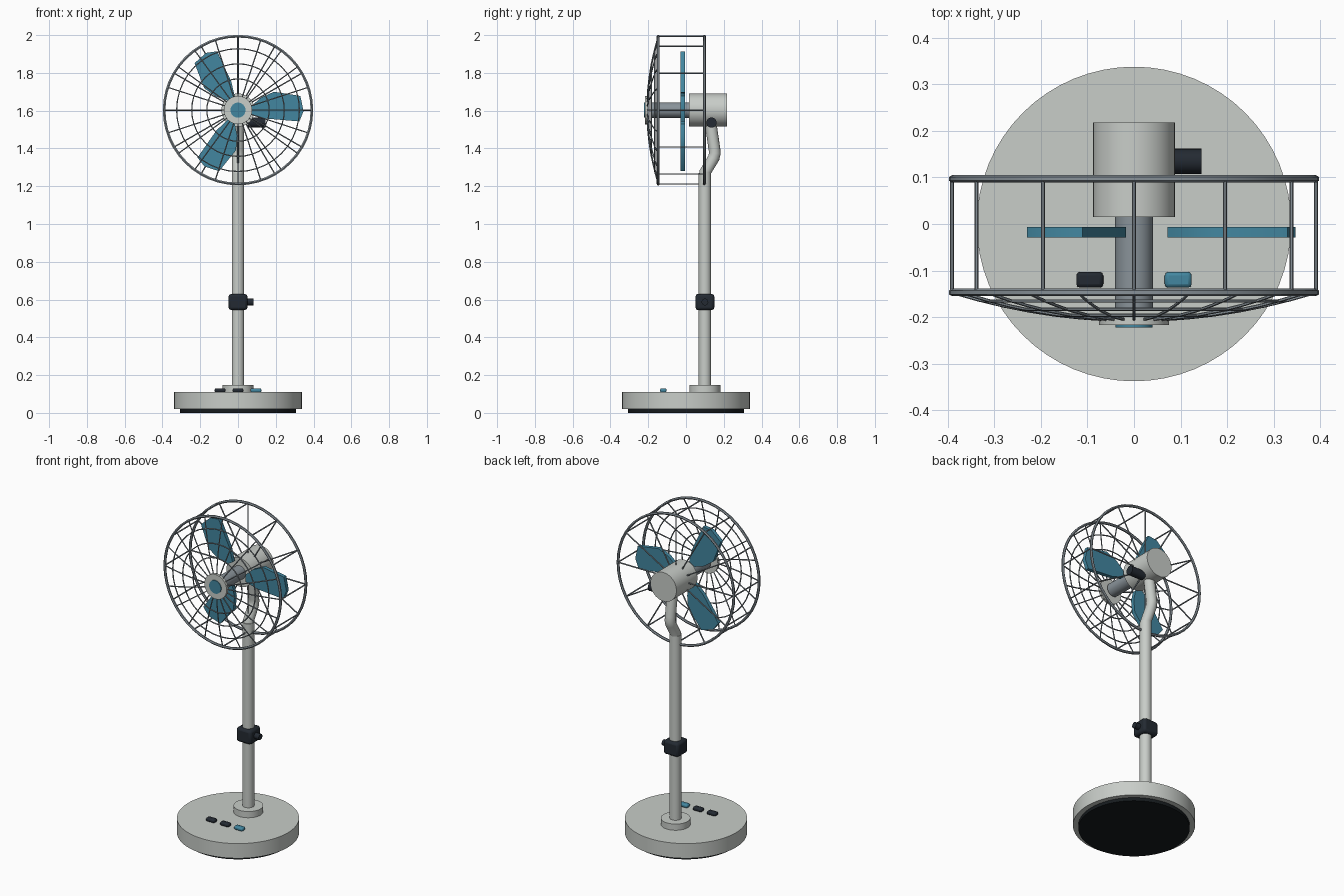
import bpy
import bmesh
from math import sin, cos, pi, radians
from mathutils import Vector, Matrix

cube = bpy.data.objects.get("Cube")
if cube:
    bpy.data.objects.remove(cube, do_unlink=True)


def material(name, rgb):
    m = bpy.data.materials.new(name)
    m.use_nodes = True
    m.diffuse_color = (*rgb, 1)
    m.node_tree.nodes["Principled BSDF"].inputs["Base Color"].default_value = (*rgb, 1)
    return m


body = material("light grey body", (0.58, 0.61, 0.58))
steel = material("steel wire", (0.25, 0.29, 0.32))
blue = material("blue plastic", (0.055, 0.24, 0.35))
dark = material("dark plastic", (0.017, 0.023, 0.032))
rubber = material("black rubber", (0.008, 0.011, 0.013))

HEAD_Z = 1.603
CAGE_R = 0.391
FRONT_Y, REAR_Y = -0.147, 0.097


def activate(obj):
    bpy.ops.object.select_all(action='DESELECT')
    obj.select_set(True)
    bpy.context.view_layer.objects.active = obj


def finish(obj, mat, bevel=0):
    obj.data.materials.append(mat)
    activate(obj)
    if bevel:
        mod = obj.modifiers.new("soft edge", 'BEVEL')
        mod.width = bevel
        mod.segments = 2
    bpy.ops.object.shade_smooth_by_angle(angle=radians(35))
    return obj


def rod(name, start, end, r, mat, sides=32, bevel=0):
    """Solid cylinder between two points."""
    a, b = Vector(start), Vector(end)
    bpy.ops.mesh.primitive_cylinder_add(vertices=sides, radius=r, depth=(b - a).length,
                                        location=(a + b) / 2)
    obj = bpy.context.object
    obj.rotation_euler = (b - a).to_track_quat('Z', 'Y').to_euler()
    obj.name = name
    return finish(obj, mat, bevel)


def block(name, centre, size, mat, bevel):
    bpy.ops.mesh.primitive_cube_add(size=1, location=centre)
    obj = bpy.context.object
    obj.name = name
    obj.scale = size
    bpy.ops.object.transform_apply(location=False, rotation=False, scale=True)
    return finish(obj, mat, bevel)


def wires(name, paths, r, mat, closed=False, resolution=1):
    """Round wires along point paths, joined in one mesh."""
    cu = bpy.data.curves.new(name, 'CURVE')
    cu.dimensions = '3D'
    cu.bevel_depth = r
    cu.bevel_resolution = resolution
    cu.use_fill_caps = True
    for path in paths:
        sp = cu.splines.new('POLY')
        sp.points.add(len(path) - 1)
        for p, co in zip(sp.points, path):
            p.co = (*co, 1)
        sp.use_cyclic_u = closed
    obj = bpy.data.objects.new(name, cu)
    bpy.context.collection.objects.link(obj)
    activate(obj)
    bpy.ops.object.convert(target='MESH')
    return finish(bpy.context.object, mat)


def polar(r, angle, y):
    return (r * cos(angle), y, HEAD_Z + r * sin(angle))


def angles(n):
    return [2 * pi * i / n for i in range(n)]


def dome_y(r):
    return FRONT_Y - 0.06 * (1 - (r / CAGE_R) ** 2)


# Base, rubber foot and control buttons
rod("base_foot", (0, 0, 0), (0, 0, 0.022), 0.308, rubber, 64)
rod("base", (0, 0, 0.02), (0, 0, 0.11), 0.338, body, 64)
for i, mat in enumerate((dark, dark, blue)):
    block(f"button_{i + 1}", (0.095 * (i - 1), -0.12, 0.119), (0.058, 0.034, 0.022), mat, 0.008)

# Pole with foot collar and height clamp
rod("pole_collar", (0, 0.1, 0.1), (0, 0.1, 0.148), 0.082, body)
rod("pole", (0, 0.1, 0.11), (0, 0.1, 1.27), 0.033, body)
block("height_clamp", (0, 0.1, 0.587), (0.1, 0.1, 0.086), dark, 0.014)
rod("clamp_knob", (0.04, 0.1, 0.587), (0.082, 0.1, 0.587), 0.018, dark, 20)

# Bent neck up to the motor
wires("neck", [[(0, 0.1, 1.25), (0, 0.102, 1.275), (0, 0.147, 1.35), (0, 0.153, 1.375),
                (0, 0.15, 1.4), (0, 0.128, 1.55)]], 0.031, body, resolution=6)

# Motor, tilt knob and shaft
rod("motor", (0, 0.015, HEAD_Z), (0, 0.218, HEAD_Z), 0.088, body, 40)
rod("tilt_knob", (0.05, 0.135, 1.537), (0.145, 0.135, 1.537), 0.027, dark, 20)
rod("shaft", (0, -0.18, HEAD_Z), (0, 0.016, HEAD_Z), 0.041, steel)

# Three flat blades cut from one outline
outline = [(0.072, 0.022), (0.12, 0.065), (0.19, 0.097), (0.33, 0.075),
           (0.347, -0.005), (0.325, -0.06), (0.15, -0.045), (0.072, -0.022)]
for i, a in enumerate(angles(3)):
    bm = bmesh.new()
    face = bm.faces.new([bm.verts.new((x, -0.006, z)) for x, z in outline])
    new = bmesh.ops.extrude_face_region(bm, geom=[face])["geom"]
    bmesh.ops.translate(bm, vec=(0, -0.023, 0),
                        verts=[v for v in new if isinstance(v, bmesh.types.BMVert)])
    bmesh.ops.recalc_face_normals(bm, faces=bm.faces)
    bm.transform(Matrix.Translation((0, 0, HEAD_Z)) @ Matrix.Rotation(-a, 4, 'Y'))
    mesh = bpy.data.meshes.new(f"blade_{i + 1}")
    bm.to_mesh(mesh)
    bm.free()
    blade = bpy.data.objects.new(f"blade_{i + 1}", mesh)
    bpy.context.collection.objects.link(blade)
    finish(blade, blue)

# Cage: outer hoops, side struts, rear spokes, domed front grille
wires("cage_hoops", [[polar(CAGE_R, a, y) for a in angles(48)] for y in (FRONT_Y, REAR_Y)],
      0.008, steel, closed=True)
wires("cage_struts", [[polar(CAGE_R, a, FRONT_Y), polar(CAGE_R, a, REAR_Y)]
                      for a in angles(12)], 0.004, steel)
wires("rear_spokes", [[polar(0.08, a, REAR_Y), polar(CAGE_R, a, REAR_Y)]
                      for a in angles(12)], 0.004, steel)
steps = [0.06 + (CAGE_R - 0.06) * i / 6 for i in range(7)]
wires("front_spokes", [[polar(r, a, dome_y(r)) for r in steps] for a in angles(20)],
      0.0035, steel)
wires("front_rings", [[polar(r, a, dome_y(r)) for a in angles(40)]
                      for r in (0.165, 0.245, 0.325)], 0.0035, steel, closed=True)

# Front hub and cap
rod("front_hub", (0, -0.217, HEAD_Z), (0, -0.2, HEAD_Z), 0.075, body)
rod("hub_cap", (0, -0.222, HEAD_Z), (0, -0.215, HEAD_Z), 0.04, blue)
